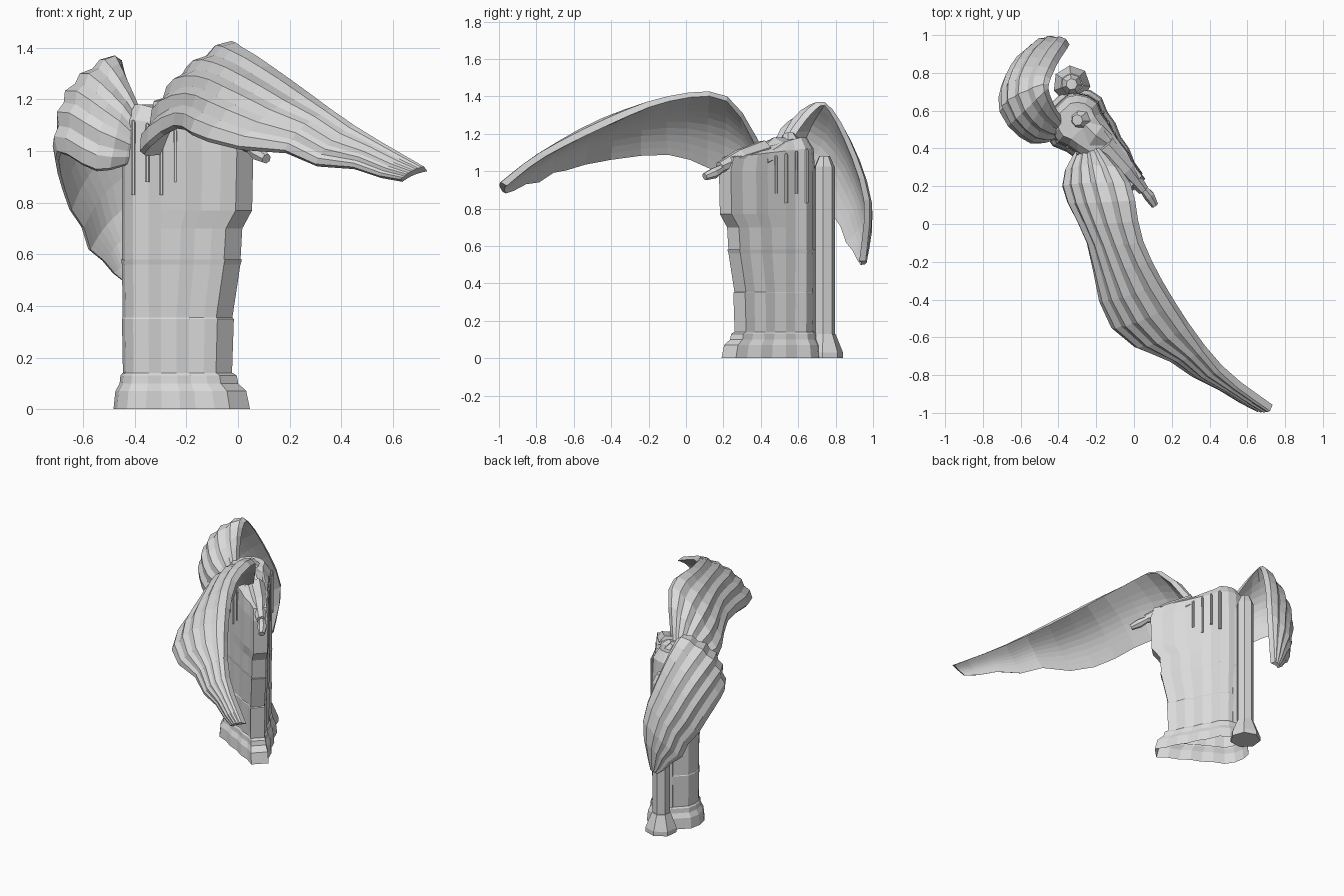
import bpy, bmesh, math
from mathutils import Vector

cube = bpy.data.objects.get("Cube")
if cube:
    bpy.data.objects.remove(cube)

stone = bpy.data.materials.new("pale_stone")
stone.use_nodes = True
stone.diffuse_color = (0.7, 0.7, 0.7, 1)
shader = stone.node_tree.nodes["Principled BSDF"]
shader.inputs["Base Color"].default_value = stone.diffuse_color


def loft(name, rings, ends=(0, -1)):
    """Skin through equal-sized rings of points, capped at the given ends."""
    bm = bmesh.new()
    rows = [[bm.verts.new(point) for point in ring] for ring in rings]
    count = len(rows[0])
    for lower, upper in zip(rows, rows[1:]):
        for i in range(count):
            j = (i + 1) % count
            bm.faces.new((lower[i], lower[j], upper[j], upper[i]))
    caps = [bm.faces.new(rows[end]) for end in ends]
    bmesh.ops.triangulate(bm, faces=caps)
    bmesh.ops.recalc_face_normals(bm, faces=bm.faces)
    mesh = bpy.data.meshes.new(name)
    bm.to_mesh(mesh)
    bm.free()
    mesh.materials.append(stone)
    part = bpy.data.objects.new(name, mesh)
    bpy.context.collection.objects.link(part)


def tube(name, points, radii, sides=7):
    """Faceted limb through points, with one radius per point."""
    path = [Vector(point) for point in points]
    axis = (path[-1] - path[0]).normalized()
    side = axis.orthogonal().normalized()
    other = axis.cross(side)
    angles = [math.tau * i / sides for i in range(sides)]
    loft(name, [[centre + radius * (math.cos(a) * side + math.sin(a) * other) for a in angles]
                for centre, radius in zip(path, radii)])


def column(name, base, low, high, radius, tip):
    """Upright drape that narrows to a rounded top."""
    shoulder = high - radius
    tube(name, [(base.x, base.y, z) for z in (low, shoulder, high)], (radius, radius, tip))


# Robe plan: round at the back, tapering to a narrow pleated front
ORIGIN = Vector((-0.3, 0.54, 0))
ALONG = Vector((0.7, -0.71, 0))
ACROSS = Vector((0.71, 0.7, 0))
WIDE, NARROW, LENGTH = 0.15, 0.045, 0.36
PLEATS = 6


def half_width(along):
    """Half the robe's width at a distance in front of its centre."""
    if along < 0:
        return math.sqrt(max(0, WIDE ** 2 - along ** 2))
    return WIDE + (NARROW - WIDE) * along / LENGTH


def robe_outline():
    back = [-WIDE * math.cos(math.pi * i / 8) for i in range(1, 4)]
    front = [LENGTH * i / PLEATS for i in range(PLEATS + 1)]
    half = [(s, half_width(s)) for s in back]
    half += [(s, half_width(s) - 0.008 * (i % 2)) for i, s in enumerate(front)]
    return half + [(s, -w) for s, w in reversed(half)]


def robe_ring(z, scale, reach=1, slope=0):
    """Robe outline at one height; reach lengthens the front, slope lowers it."""
    ring = []
    for s, w in robe_outline():
        stretch = reach if s > LENGTH / 2 else 1
        along = s * scale * stretch
        point = ORIGIN + ALONG * along + ACROSS * w * scale
        point.z = z - slope * max(0, along)
        ring.append(point)
    return ring


loft("hem", [robe_ring(0, 1.22), robe_ring(0.07, 1.17), robe_ring(0.1, 1.06),
             robe_ring(0.13, 1.04), robe_ring(0.14, 0.99)], ends=())
loft("skirt", [robe_ring(0.1, 0.97), robe_ring(0.35, 1), robe_ring(0.355, 0.98),
               robe_ring(0.56, 1, 1.1), robe_ring(0.58, 1.02, 1.1)], ends=())
loft("torso", [robe_ring(0.57, 1, 1.1), robe_ring(0.7, 1, 1.13), robe_ring(0.77, 1, 1.28),
               robe_ring(1, 1, 1.3), robe_ring(1.12, 0.95, 1.3, 0.1),
               robe_ring(1.18, 0.7, 1.3, 0.25)], ends=(-1,))

# Drapes hanging behind the body, with a flared foot
drape = ORIGIN + Vector((-0.03, 0.2, 0))
column("back_drape", drape, 0.1, 1.08, 0.056, 0.03)
column("drape_foot", drape, 0, 0.13, 0.1, 0.06)
column("drape_link", (ORIGIN + drape) / 2, 0.1, 1.06, 0.06, 0.03)

# Thin cloth folds standing off both sides of the upper robe
for side, label in ((1, "left"), (-1, "right")):
    for k in range(4):
        along = LENGTH * k / PLEATS
        fold = ORIGIN + ALONG * along + ACROSS * side * half_width(along)
        column(f"{label}_fold_{k}", fold, 0.83 + 0.05 * (k % 2), 1.12 - along / 5, 0.009, 0.004)

# Shoulders, neck stump and reaching arm
tube("shoulders", [(-0.4, 0.6, 1.05), (-0.3, 0.57, 1.1), (-0.2, 0.47, 1.1), (-0.1, 0.4, 1.06)],
     (0.06, 0.08, 0.08, 0.05))
tube("neck_stump", [(-0.27, 0.56, 1.1), (-0.3, 0.55, 1.2)], (0.09, 0.03))
tube("left_arm", [(-0.16, 0.42, 1.11), (-0.04, 0.29, 1.07), (0.05, 0.18, 1.02)], (0.06, 0.05, 0.03))
tube("left_hand", [(0.04, 0.2, 1.02), (0.08, 0.15, 0.99), (0.11, 0.1, 0.97)], (0.02, 0.03, 0.02))


def smooth_rail(points, samples):
    """Curve that passes through every point."""
    knots = [Vector(point) for point in points]
    last = len(knots) - 1
    rail = []
    for k in range(last):
        before, start, end, after = (knots[min(max(k + i, 0), last)] for i in (-1, 0, 1, 2))
        for step in range(samples):
            t = step / samples
            enter, leave = (end - before) / 2, (after - start) / 2
            rail.append(start.lerp(end, t * t * (3 - 2 * t))
                        + enter * t * (1 - t) ** 2 - leave * t * t * (1 - t))
    return rail + [knots[-1]]


def wing(name, leading, trailing, facing, bulge, thick, notch, feathers=5):
    """Arched blade between two rails, ribbed lengthwise by feathers."""
    lead, trail = smooth_rail(leading, 3), smooth_rail(trailing, 3)
    middle = [(a + b) / 2 for a, b in zip(lead, trail)]
    last = len(middle) - 1
    steps = feathers * 2
    rings = []
    for k, (a, b) in enumerate(zip(lead, trail)):
        # Feather tips alternate along the outer trailing edge
        b = b + (a - b) * notch * (k % 2) * (last * 0.65 < k < last)
        chord = b - a
        span = middle[min(k + 1, last)] - middle[max(k - 1, 0)]
        out = span.cross(chord).normalized() * facing
        outer, inner = [], []
        for i in range(steps + 1):
            t = i / steps
            arch = bulge * chord.length * math.sin(math.pi * t)
            rib = 0.035 * chord.length * (i % 2)
            point = a + chord * t + out * arch
            outer.append(point + out * rib)
            inner.append(point - out * thick * (1 - t / 2))
        rings.append(outer + inner[::-1])
    loft(name, rings)


# Long wing sweeping forward, short wing folding down behind
wing("left_wing",
     [(-0.2, 0.42, 1.1), (-0.05, 0.22, 1.4), (0.02, -0.1, 1.4), (0.2, -0.43, 1.28),
      (0.45, -0.78, 1.1), (0.72, -0.99, 0.94)],
     [(-0.3, 0.4, 1), (-0.38, 0.2, 1), (-0.25, -0.1, 1.1), (-0.12, -0.55, 1.05),
      (0.3, -0.8, 0.95), (0.63, -0.98, 0.89)],
     facing=-1, bulge=0.12, thick=0.04, notch=0.12)
wing("right_wing",
     [(-0.36, 0.5, 1.12), (-0.44, 0.62, 1.3), (-0.48, 0.74, 1.37), (-0.43, 0.87, 1.18),
      (-0.36, 0.98, 0.85), (-0.4, 0.96, 0.52)],
     [(-0.4, 0.48, 0.96), (-0.55, 0.44, 0.93), (-0.7, 0.58, 1), (-0.68, 0.75, 0.85),
      (-0.58, 0.87, 0.62), (-0.45, 0.95, 0.5)],
     facing=1, bulge=0.17, thick=0.035, notch=0.05)
